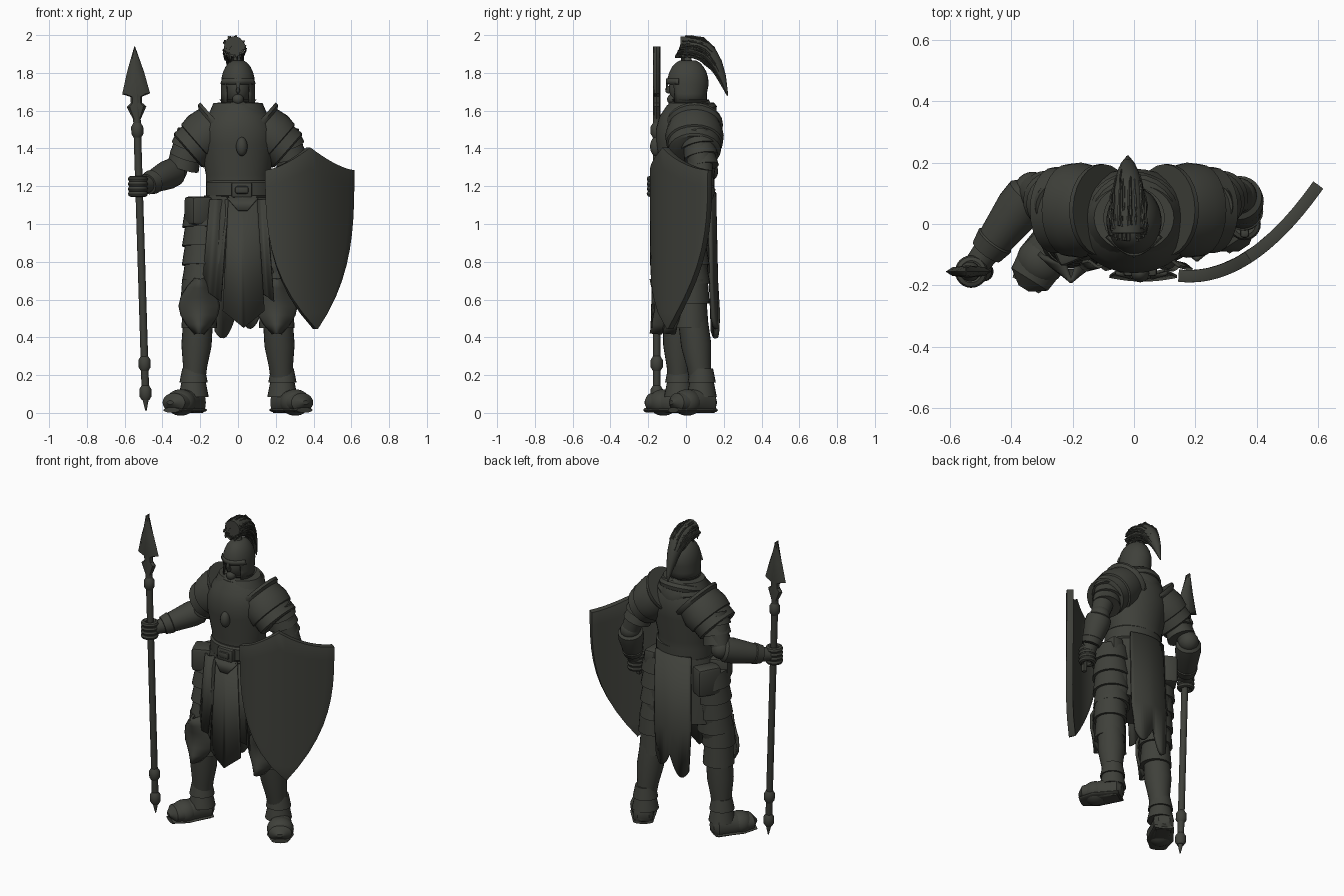
import bpy, bmesh, math, random
from mathutils import Vector, Matrix, Euler

old = bpy.data.objects.get("Cube")
if old:
    bpy.data.objects.remove(old)
random.seed(4)

material = bpy.data.materials.new("dark_olive_grey")
material.use_nodes = True
colour = (.05, .052, .043, 1)
material.diffuse_color = colour
material.node_tree.nodes["Principled BSDF"].inputs["Base Color"].default_value = colour
parts = []


def finish(name, bm):
    bmesh.ops.recalc_face_normals(bm, faces=bm.faces)
    mesh = bpy.data.meshes.new(name)
    bm.to_mesh(mesh)
    bm.free()
    mesh.materials.append(material)
    part = bpy.data.objects.new(name, mesh)
    bpy.context.collection.objects.link(part)
    parts.append(part)
    return part


def thicken(part, thickness, offset):
    modifier = part.modifiers.new("thickness", "SOLIDIFY")
    modifier.thickness, modifier.offset = thickness, offset


def tube(name, path, sides=24):
    """Skin rings along (point, radius) pairs; a radius may be a pair. Clamped to the floor."""
    bm, rings = bmesh.new(), []
    points = [Vector(point) for point, radius in path]
    for i, (point, radius) in enumerate(path):
        following, previous = points[min(i + 1, len(points) - 1)], points[max(i - 1, 0)]
        tangent = (following - previous).normalized()
        across = tangent.cross(Vector((0, 1, 0))).normalized()
        depth = across.cross(tangent)
        wide, deep = radius if isinstance(radius, tuple) else (radius, radius)
        ring = []
        for k in range(sides):
            angle = math.tau * k / sides
            corner = points[i] + across * wide * math.cos(angle) + depth * deep * math.sin(angle)
            corner.z = max(corner.z, 0)
            ring.append(bm.verts.new(corner))
        rings.append(ring)
    for lower, upper in zip(rings, rings[1:]):
        for k in range(sides):
            after = (k + 1) % sides
            bm.faces.new((lower[k], lower[after], upper[after], upper[k]))
    bm.faces.new(rings[0])
    bm.faces.new(rings[-1])
    return finish(name, bm)


def upright(name, x, y, levels):
    """Elliptical body from (height, half width, half depth) levels."""
    return tube(name, [((x, y, z), (wide, deep)) for z, wide, deep in levels], 32)


def limb(name, start, end, stations):
    """Round form along a line from (fraction, radius) stations."""
    return tube(name, [(start.lerp(end, f), radius) for f, radius in stations])


def lames(name, start, end, radius, last_radius, count, flare=.015):
    """Overlapping armour bands between two points."""
    stations = []
    for i in range(count):
        for f, extra in ((i / count, 0), ((i + 1) / count, flare)):
            stations.append((f, radius + (last_radius - radius) * f + extra))
    limb(name, Vector(start), Vector(end), stations)


def sheet(name, rows, bow, thickness, lift=lambda u, z: 0, columns=16):
    """Bowed plate or cloth from rows of (height, left, right, y)."""
    bm, grid = bmesh.new(), []
    for z, left, right, y in rows:
        steps = [c / columns for c in range(columns + 1)]
        grid.append([bm.verts.new((left + (right - left) * u, y + bow(u), z + lift(u, z))) for u in steps])
    for upper, lower in zip(grid, grid[1:]):
        for c in range(columns):
            bm.faces.new((upper[c], upper[c + 1], lower[c + 1], lower[c]))
    part = finish(name, bm)
    thicken(part, thickness, 0)
    return part


def dome(name, location, size):
    bm = bmesh.new()
    bmesh.ops.create_uvsphere(bm, u_segments=24, v_segments=16, radius=1)
    bm.transform(Matrix.LocRotScale(Vector(location), None, Vector(size)))
    finish(name, bm)


def hoop(name, location, major, minor, tilt=0):
    bpy.ops.mesh.primitive_torus_add(major_radius=major, minor_radius=minor, location=location,
                                     rotation=(tilt, 0, 0), major_segments=24, minor_segments=8)
    part = bpy.context.object
    part.name = name
    part.data.materials.append(material)
    parts.append(part)


def box(name, location, size, bevel=.01, turn=0):
    bm = bmesh.new()
    bmesh.ops.create_cube(bm, size=1)
    bm.transform(Matrix.LocRotScale(Vector(location), Euler((0, 0, turn)), Vector(size)))
    bmesh.ops.bevel(bm, geom=bm.edges[:], offset=bevel, segments=2, affect="EDGES", profile=.5)
    finish(name, bm)


# torso armour and draped scarf
upright("cuirass", 0, .01, [(1.22, .17, .14), (1.26, .17, .14), (1.42, .2, .17), (1.5, .2, .17),
                            (1.57, .17, .15), (1.63, .1, .11)])
dome("chest_emblem", (.02, -.16, 1.41), (.03, .03, .05))
upright("scarf", 0, .02, [(1.53, .13, .15), (1.57, .16, .15), (1.64, .13, .11), (1.66, .1, .1), (1.63, .07, .07)])
hoop("scarf_roll", (0, .02, 1.58), .12, .03, .3)

# belt and hip pieces
upright("belt", .01, 0, [(1.14, .17, .14), (1.15, .18, .15), (1.22, .18, .15), (1.23, .17, .14)])
box("buckle", (.02, -.15, 1.18), (.11, .04, .08))
box("buckle_plate", (.02, -.17, 1.18), (.07, .02, .04))
upright("skirt", 0, 0, [(1.15, .18, .14), (1.05, .2, .15), (.74, .23, .15)])
box("hip_pouch_right", (-.21, -.06, 1.07), (.12, .13, .15), .02, .4)
box("hip_plate_right", (-.2, .07, 1.03), (.1, .15, .18), .02, -.5)
box("hip_pouch_left", (.2, .03, 1.06), (.08, .14, .13), .02)

# tabard and hanging cloths
sheet("tabard", [(1.15, -.05, .1, -.15), (.54, -.08, .14, -.17)], lambda u: -.05 * u * (1 - u), .01,
      lambda u, z: -.09 * (1 - abs(2 * u - 1)) if z < 1 else 0)
sheet("tabard_flap", [(1.14, -.06, .11, -.16), (1.07, 0, .05, -.18)], lambda u: 0, .01)
for side in (-1, 1):
    sheet("front_strip", [(1.13, side * .1 - .05, side * .1 + .05, -.13),
                          (.66, side * .14 - .05, side * .14 + .05, -.14)],
          lambda u: .01 * math.cos(9 * u), .01, lambda u, z: -.07 * u if z < 1 else 0)
sheet("back_cloth", [(1.17, -.12, .13, .15), (.7, -.13, .13, .16), (.5, -.12, .11, .17)],
      lambda u: -.03 * (2 * u - 1) ** 2, .02,
      lambda u, z: .08 * u - .12 * abs(math.sin(5 * u + .6)) if z < .6 else 0)

# head and helmet with an open face
dome("face", (0, 0, 1.72), (.07, .09, .1))
dome("nose", (0, -.09, 1.71), (.01, .02, .02))
dome("chin", (0, -.07, 1.66), (.03, .03, .03))
crown = [math.pi / 2 * k / 6 for k in range(6)]
helmet = upright("helmet", 0, .01, [(1.64, .09, .1), (1.69, .09, .1)] +
                 [(1.74 + .13 * math.sin(a), .01 + .08 * math.cos(a), .02 + .09 * math.cos(a)) for a in crown])
bm = bmesh.new()
bm.from_mesh(helmet.data)
opening = []
for face in bm.faces:
    centre = face.calc_center_median()
    if centre.z < 1.74 and (len(face.verts) > 4 or centre.y < -.06):
        opening.append(face)
bmesh.ops.delete(bm, geom=opening, context="FACES")
bm.to_mesh(helmet.data)
bm.free()
thicken(helmet, .01, -1)
sheet("helmet_brow", [(1.77, -.08, .08, -.04), (1.74, -.09, .09, -.04)], lambda u: -.06 * math.sin(math.pi * u), .01)
box("helmet_nose_guard", (0, -.1, 1.73), (.02, .01, .04), .002)
limb("plume_holder", Vector((0, .01, 1.84)), Vector((-.01, .01, 1.9)), [(0, .03), (.5, .02), (1, .02)])


# plume: a solid core with loose strands following the same arc
def plume_arc(f, angle=0, reach=0):
    radius = .05 * (1 - f ** 4)
    spread = radius * reach + random.uniform(-.004, .004) * reach
    x, z = spread * math.cos(angle), spread * math.sin(angle)
    return Vector((x - .02, .25 * f - .03 + z / 2, 1.94 - .26 * f ** 3.5 + z)), radius + .004


fractions = [k / 8 for k in range(9)]
tube("plume", [plume_arc(f) for f in fractions], 14)
for i in range(50):
    angle, reach = random.uniform(0, math.tau), random.uniform(.9, 1.2)
    length = random.randint(6, 9)
    tube("plume_strand", [(plume_arc(f, angle, reach)[0], .006 - .004 * f) for f in fractions[:length]], 5)
for i in range(8):
    x, y = random.uniform(-.07, 0), random.uniform(-.03, .01)
    tube("plume_loose_strand", [((x / 2, y, 1.95), .008), ((x, y, 1.9), .007),
                                ((x, y, random.uniform(1.84, 1.88)), .002)], 5)

# shoulders: a flanged plate sloping outward, then arm bands
for side in (-1, 1):
    limb("pauldron", Vector((side * .1, .045, 1.53)), Vector((side * .26, .045, 1.39)),
         [(0, .15), (.08, .15), (.15, (.13, .14)), (.45, (.14, .155)), (.72, (.13, .15)),
          (.74, (.12, .14)), (1, (.12, .14)), (1.04, (.11, .12))])
    lames("upper_arm_lames", (side * .24, .06, 1.46), (side * .29, .09, 1.3), .09, .07, 3)


# arms
def arm(label, elbow, wrist, hand):
    elbow, wrist, hand = map(Vector, (elbow, wrist, hand))
    shoulder = Vector((math.copysign(.25, hand.x), .06, 1.48))
    limb("upper_arm_" + label, shoulder, elbow, [(0, .075), (1, .055)])
    dome("elbow_" + label, elbow, (.06, .06, .06))
    limb("bracer_" + label, elbow, wrist, [(0, .055), (.08, .075), (.3, .077), (.8, .06), (.82, .065), (1, .055)])
    limb("wrist_" + label, wrist, hand, [(0, .045), (.8, .04)])
    for finger in range(4):
        hoop("finger_" + label, hand + Vector((0, 0, finger * .026 - .04)), .036, .017)


arm("right", (-.33, .11, 1.28), (-.48, -.09, 1.21), (-.53, -.155, 1.2))
arm("left", (.34, .09, 1.22), (.36, .03, 1.04), (.36, 0, .98))

# spear: shaft, collars, barb and blade along one line
foot, tip = Vector((-.487, -.155, .01)), Vector((-.547, -.155, 1.94))
limb("spear_shaft", foot, tip, [(0, .003), (.04, .02), (.9, .02)])
for centre in (.05, .13, .77):
    limb("spear_collar", foot, tip, [(centre - .02, .02), (centre - .01, .032), (centre + .01, .032), (centre + .02, .02)])
tube("spear_head", [(foot.lerp(tip, f), (wide, .02)) for f, wide in
                    ((.8, .02), (.835, .052), (.845, .03), (.862, .03), (.87, .074), (.93, .045), (1, .002))], 8)

# shield: sides curve in to a point, top rises to a peak
shield_rows = [(1.285 - .84 * f, .145 + .26 * f ** 3, .6 - .19 * f ** 3, 0) for f in (k / 10 for k in range(11))]
shield = sheet("shield", shield_rows, lambda u: 0, .04,
               lambda u, z: .12 * (1 - abs(2 * u - 1)) ** 1.5 * max(0, (z - .9) / .385))
for vertex in shield.data.vertices:
    t = (vertex.co.x - .145) / .455
    vertex.co.y = .295 * t - .168 - .35 * t * (1 - t)
rim = shield.modifiers.new("soft_rim", "BEVEL")
rim.width, rim.segments = .012, 2
box("shield_grip", (.36, -.03, .98), (.03, .03, .2))


# legs
def leg(label, side, knee_y, heel, toe):
    hip, knee, heel, toe = map(Vector, ((side * .14, 0, .98), (side * .205, knee_y, .58), heel, toe))
    ankle = heel.lerp(toe, .28) + Vector((side * -.015, 0, .08))
    up = Vector((0, 0, .1))
    limb("thigh_" + label, hip, knee, [(0, .1), (.5, .105), (1, .08)])
    lames("tassets_" + label, hip + up + Vector((side * .04, 0, 0)), hip.lerp(knee, .75), .1, .095, 4)
    lames("knee_bands_" + label, knee + up * 1.3, knee - up * 1.3, .09, .08, 2)
    plate = []
    for f in (k / 6 for k in range(7)):
        half = .02 + .085 * math.sin(math.pi * f)
        plate.append((knee.z + .13 - .29 * f, knee.x - half, knee.x + half, knee.y - .05 - .03 * abs(2 * f - 1)))
    sheet("knee_plate_" + label, plate, lambda u: -.06 * math.sin(math.pi * u), .016)
    limb("greave_" + label, knee, ankle, [(.1, .078), (.5, .08), (.75, .064), (1, .058)])
    lames("ankle_bands_" + label, ankle + up, ankle - up / 2, .06, .07, 2, .01)
    limb("boot_" + label, heel, toe, [(-.05, (.03, .035)), (.05, (.08, .06)), (.35, (.08, .065)),
                                     (.7, (.06, .078)), (1, (.05, .07)), (1.15, (.01, .02))])
    low = Vector((0, 0, -.04))
    limb("sole_" + label, heel + low, toe + low, [(0, (.014, .06)), (.7, (.014, .08)), (1.1, (.014, .05))])
    dome("toe_plate_" + label, heel.lerp(toe, .7), (.08, .08, .07))


leg("right", -1, -.045, (-.215, .02, .055), (-.34, -.18, .055))
leg("left", 1, .025, (.215, .135, .055), (.34, -.05, .055))

# smooth shading with crisp plate edges
bpy.ops.object.select_all(action="DESELECT")
for part in parts:
    part.select_set(True)
bpy.context.view_layer.objects.active = parts[0]
bpy.ops.object.shade_smooth_by_angle(angle=math.radians(35))
